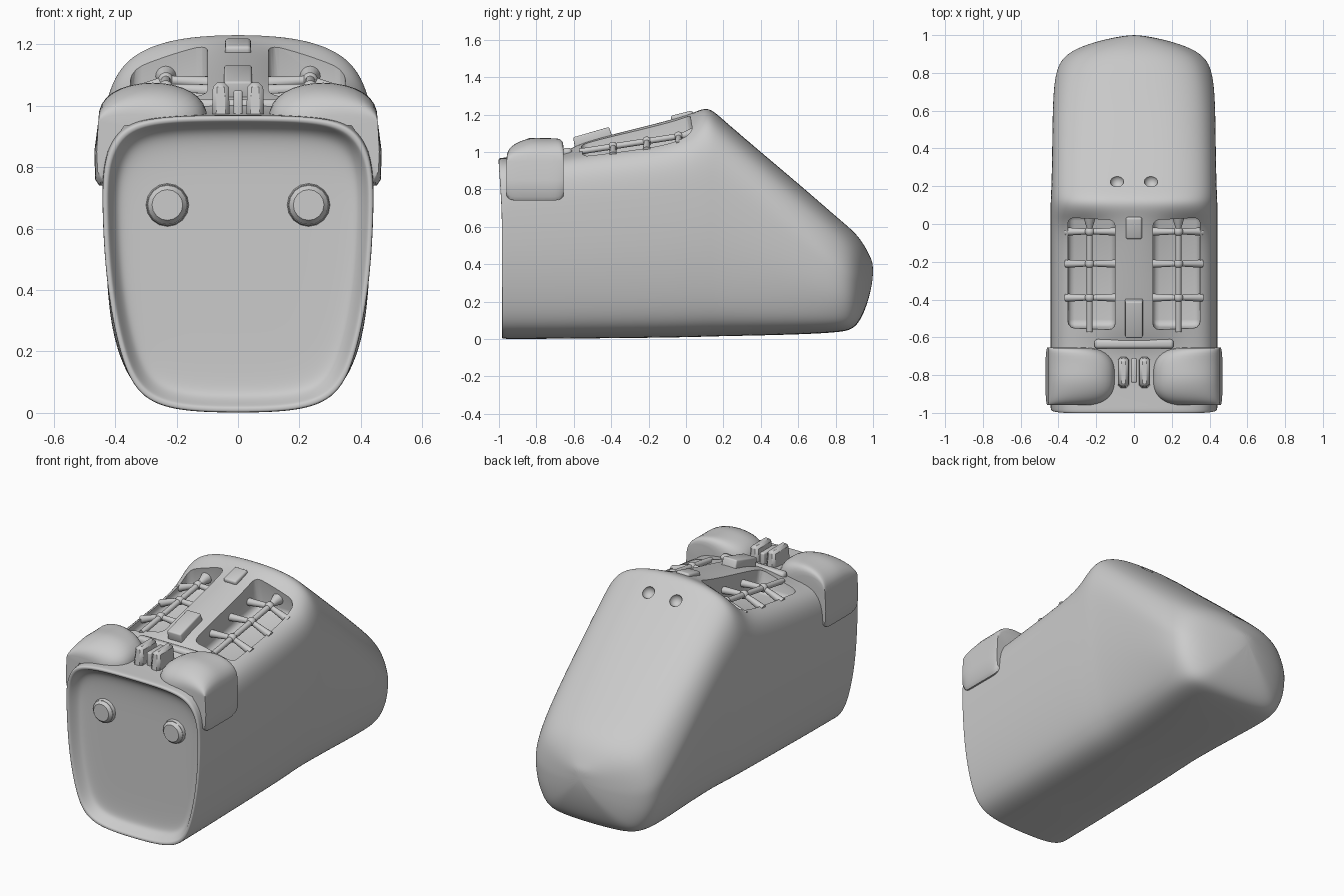
import bpy, bmesh, math
from mathutils import Vector, Matrix

old = bpy.data.objects.get("Cube")
if old:
    bpy.data.objects.remove(old)

grey = bpy.data.materials.new("light_grey")
grey.use_nodes = True
grey.diffuse_color = (0.6, 0.6, 0.6, 1)
grey.node_tree.nodes["Principled BSDF"].inputs["Base Color"].default_value = (0.6, 0.6, 0.6, 1)


def activate(ob):
    bpy.ops.object.select_all(action='DESELECT')
    ob.select_set(True)
    bpy.context.view_layer.objects.active = ob


def finish(name, bm, angle=40):
    bmesh.ops.recalc_face_normals(bm, faces=bm.faces)
    me = bpy.data.meshes.new(name)
    bm.to_mesh(me)
    bm.free()
    me.materials.append(grey)
    ob = bpy.data.objects.new(name, me)
    bpy.context.collection.objects.link(ob)
    activate(ob)
    bpy.ops.object.shade_smooth_by_angle(angle=math.radians(angle))
    return ob


def loft(rings):
    bm = bmesh.new()
    vs = [[bm.verts.new(p) for p in r] for r in rings]
    n = len(vs[0])
    for a, b in zip(vs, vs[1:]):
        for i in range(n):
            bm.faces.new((a[i], a[(i + 1) % n], b[(i + 1) % n], b[i]))
    bm.faces.new(vs[0])
    bm.faces.new(vs[-1])
    return bm


def block(name, center, size, tilt=0, bevel=0.01, top=1.0, segments=3):
    # rounded box, optionally tapered towards the top and pitched about x
    bm = bmesh.new()
    bmesh.ops.create_cube(bm, size=1)
    for v in bm.verts:
        k = top if v.co.z > 0 else 1
        v.co = Vector((v.co.x * size[0] * k, v.co.y * size[1] * k, v.co.z * size[2]))
    bmesh.ops.bevel(bm, geom=bm.edges[:], offset=bevel, segments=segments,
                    affect='EDGES', profile=0.5)
    bm.transform(Matrix.Translation(center) @ Matrix.Rotation(tilt, 4, 'X'))
    return finish(name, bm)


def rod(name, a, b, r1, r2):
    a, b = Vector(a), Vector(b)
    bm = bmesh.new()
    bmesh.ops.create_cone(bm, cap_ends=True, segments=16, radius1=r1,
                          radius2=r2, depth=(b - a).length)
    rot = (b - a).to_track_quat('Z', 'Y').to_matrix().to_4x4()
    bm.transform(Matrix.Translation((a + b) / 2) @ rot)
    return finish(name, bm)


def ball(name, center, radius):
    bm = bmesh.new()
    bmesh.ops.create_uvsphere(bm, u_segments=20, v_segments=12, radius=radius)
    bm.transform(Matrix.Translation(center))
    return finish(name, bm)


# Body: cross-sections along y
def section(y, w, zb, side, shoulder, mid, top):
    h = side - zb
    half = [(0.2, zb + 0.004), (0.325, zb + 0.06 * h), (0.385, zb + 0.22 * h),
            (0.43, zb + 0.5 * h), (0.443, zb + 0.8 * h), (0.441, side),
            (0.38, shoulder), (0.25, mid), (0.12, mid + 0.85 * (top - mid))]
    pts = [(0, zb)] + half + [(0, top)] + [(-x, z) for x, z in reversed(half)]
    return [Vector((x * w, y, z)) for x, z in pts]


stations = [
    (-0.975, 1, 0, 0.83, 0.94, 0.965, 0.97),
    (-0.94, 1, 0, 0.84, 0.945, 0.965, 0.97),
    (-0.67, 1, 0, 0.87, 0.96, 0.975, 0.98),
    (-0.58, 1, 0.002, 0.88, 0.975, 1.0, 1.05),
    (-0.3, 1, 0.004, 0.91, 1.005, 1.04, 1.12),
    (-0.03, 1, 0.008, 0.95, 1.045, 1.09, 1.19),
    (0.05, 1, 0.01, 0.99, 1.12, 1.185, 1.215),
    (0.12, 1, 0.012, 1.01, 1.165, 1.225, 1.245),
    (0.19, 0.99, 0.014, 0.975, 1.11, 1.165, 1.18),
    (0.4, 0.98, 0.018, 0.80, 0.93, 0.985, 1.0),
    (0.65, 0.975, 0.025, 0.57, 0.71, 0.77, 0.79),
    (0.82, 0.94, 0.035, 0.41, 0.56, 0.62, 0.64),
    (0.9, 0.82, 0.05, 0.36, 0.49, 0.55, 0.575),
    (0.95, 0.58, 0.13, 0.34, 0.44, 0.49, 0.51),
    (0.985, 0.28, 0.24, 0.34, 0.40, 0.43, 0.44),
    (1.0, 0.06, 0.33, 0.36, 0.39, 0.40, 0.405)]
rings = [section(*s) for s in stations]

# Recessed front dish with a raised lip, its wall longer at the top
pivot = Vector((0, 0, 0.47))
dish = []
for k, y in ((0.3, -0.92), (0.6, -0.92), (0.84, -0.922), (0.90, -0.935),
             (0.95, -0.975), (0.965, -0.984), (0.995, -0.984)):
    ring = []
    for p in rings[0]:
        q = pivot + (p - pivot) * k
        lean = 0.018 * max(0, min(1, (p.z - 0.75) / 0.15)) if k > 0.94 else 0
        q.y = y - lean
        if k < 0.9:
            q.z -= 0.2 * max(0, q.z - 0.6)
        ring.append(q)
    dish.append(ring)
body = finish("body", loft(dish + rings), 180)
mod = body.modifiers.new("smooth", 'SUBSURF')
mod.levels = mod.render_levels = 3

# Pockets in the deck and the two rear holes are cut out
TILT = math.atan2(0.1, 0.6)
cutters = []
for s in (-1, 1):
    cutters.append(block("pocket_cutter", (s * 0.225, -0.275, 1.15), (0.25, 0.6, 0.38), TILT, 0.035))
    cutters.append(ball("hole_cutter", (s * 0.09, 0.225, 1.15), 0.036))
for c in cutters:
    c.hide_render = True
    m = body.modifiers.new("cut", 'BOOLEAN')
    m.operation = 'DIFFERENCE'
    m.solver = 'EXACT'
    m.object = c
activate(body)
for m in list(body.modifiers):
    bpy.ops.object.modifier_apply(modifier=m.name)
for c in cutters:
    bpy.data.objects.remove(c)
bpy.ops.object.shade_smooth_by_angle(angle=math.radians(45))


# Domed shoulder pads with a thin outer skirt
def pad_ring(s, t):
    y = -0.807 + 0.152 * t
    round_in = (1 - abs(t) ** 3) ** 0.5
    power, end_lift = (2.6, 0.075) if t > 0 else (1.8, 0.02)
    rise = 0.125 * (1 - abs(t) ** power) ** 0.5 + end_lift * abs(t) ** 3
    inner = 0.25 - 0.15 * round_in
    edge = 0.008 * abs(t) ** 6
    low = 0.74 + 0.025 * abs(t) ** 10
    pts = [(0.452 - edge, low), (0.465 - edge, low + 0.02), (0.468 - edge, 0.85)]
    cx, rx = (0.455 + inner) / 2, (0.455 - inner) / 2
    for i in range(17):
        a = math.pi * i / 16
        pts.append((cx + rx * math.cos(a), 0.95 + rise * math.sin(a) ** 0.8))
    pts += [(inner, 0.945), (0.37, 0.935), (0.425, 0.85), (0.43, low)]
    return [Vector((s * x, y, z)) for x, z in pts]


def bar_z(y):
    return 1.005 + (y + 0.55) * 0.155


for s, label in ((-1, "right"), (1, "left")):
    ts = [math.sin(math.pi / 2 * i / 10) for i in range(-10, 11)]
    finish(label + "_shoulder_pad", loft([pad_ring(s, t) for t in ts]))

    # Front knob
    rod(label + "_knob_base", (s * 0.23, -0.91, 0.677), (s * 0.23, -0.94, 0.677), 0.072, 0.066)
    rod(label + "_knob_cap", (s * 0.23, -0.94, 0.677), (s * 0.23, -0.957, 0.677), 0.064, 0.05)

    # Grille: one long bar, cross bars and beads where they meet
    x = s * 0.235
    rod(label + "_long_bar", (x, -0.57, bar_z(-0.57)), (x, 0.05, bar_z(0.05)), 0.016, 0.016)
    rod(label + "_bar_root", (x, -0.02, bar_z(-0.02)), (x, 0.06, bar_z(0.06)), 0.016, 0.04)
    for y in (-0.39, -0.21, -0.04):
        z = bar_z(y)
        ball(label + "_bead", (x, y, z), 0.025)
        rod(label + "_inner_cross_bar", (x, y, z), (s * 0.09, y, z - 0.01), 0.014, 0.022)
        rod(label + "_outer_cross_bar", (x, y, z), (s * 0.36, y, z - 0.05), 0.014, 0.022)

    # Clip prong between the pads
    block(label + "_clip_prong", (s * 0.056, -0.785, 1.01), (0.06, 0.17, 0.13), 0, 0.014, 0.85, 1)

# Centre details along the spine
block("clip_core", (0, -0.775, 1.0), (0.03, 0.13, 0.1), 0, 0.008)
block("spine_plate", (0, -0.5, 1.077), (0.095, 0.21, 0.06), math.radians(16), 0.008, 0.95)
block("spine_crossbar", (0, -0.635, 0.992), (0.42, 0.05, 0.06), 0, 0.018)
block("rear_nub", (0, -0.02, 1.188), (0.085, 0.12, 0.04), math.radians(14), 0.012)
